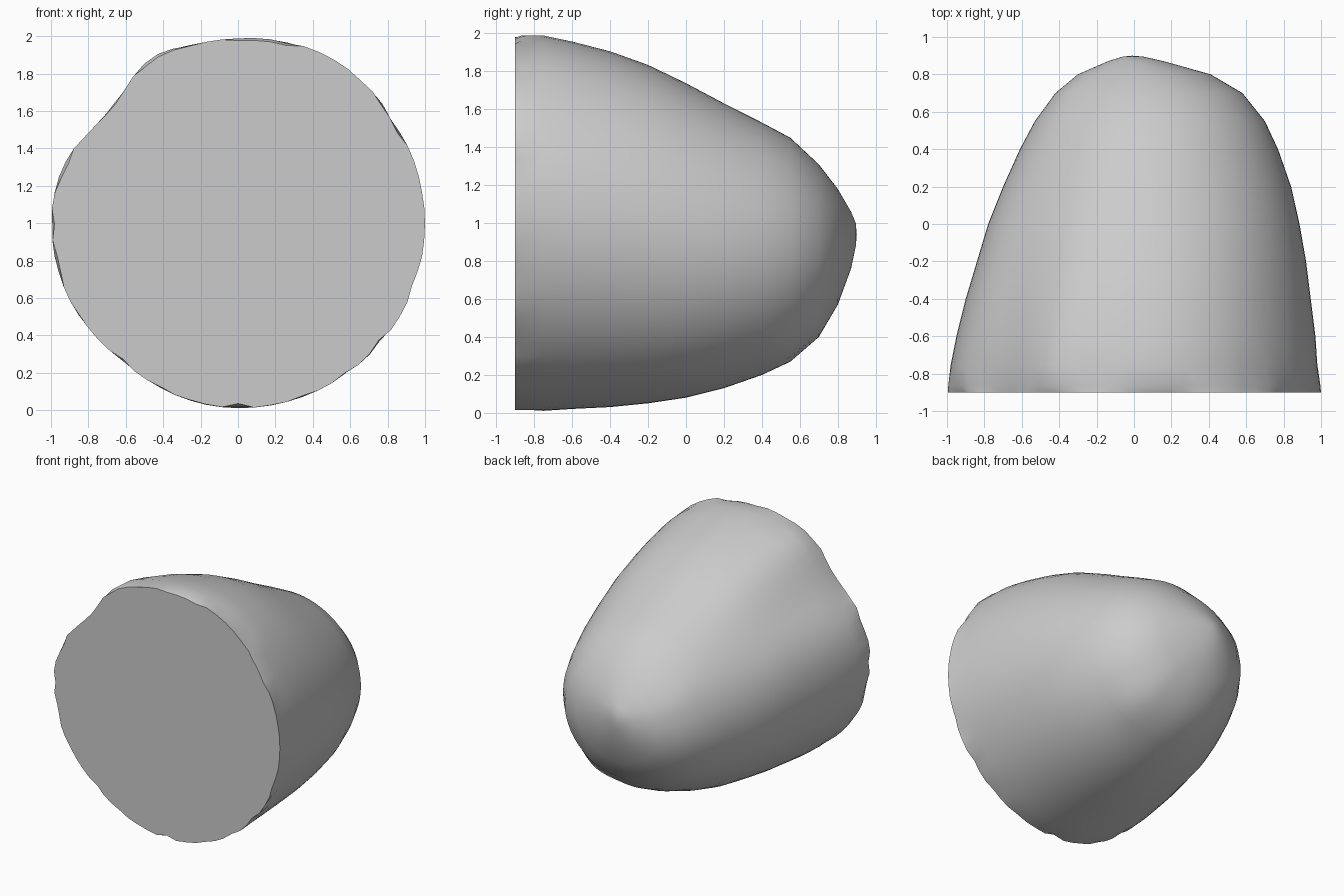
import bpy, bmesh, math, random
from mathutils import Vector

random.seed(4)
old = bpy.data.objects.get("Cube")
if old:
    bpy.data.objects.remove(old)

SEGMENTS = 72

# Stations along the body: y, x min, x max, z min, z max
STATIONS = [
    (-0.9, -1.0, 1.0, 0.01, 1.98),
    (-0.75, -0.98, 0.98, 0.01, 1.98),
    (-0.6, -0.95, 0.97, 0.02, 1.95),
    (-0.4, -0.9, 0.945, 0.03, 1.9),
    (-0.2, -0.84, 0.92, 0.05, 1.83),
    (0, -0.78, 0.885, 0.08, 1.735),
    (0.2, -0.7, 0.84, 0.13, 1.63),
    (0.4, -0.61, 0.77, 0.2, 1.53),
    (0.55, -0.53, 0.7, 0.27, 1.45),
    (0.7, -0.42, 0.58, 0.4, 1.31),
    (0.8, -0.3, 0.41, 0.57, 1.18),
    (0.87, -0.14, 0.16, 0.76, 1.06),
    (0.895, -0.06, 0.05, 0.88, 1.0),
]


def bump(angle, centre, width):
    """Smooth hill around an angle given in degrees."""
    return math.exp(-(((math.degrees(angle) - centre) / width) ** 2))


def section_scale(angle, y):
    """Uneven outline: a broken upper corner and fuller shoulder near the rim."""
    near = max(0.0, min(1.0, (0.4 - y) / 1.3))
    return 1 + near * (-0.075 * bump(angle, 140, 16) + 0.03 * bump(angle, 63, 25)
                       + 0.025 * bump(angle, 116, 9) - 0.03 * bump(angle, 230, 22))


def ring(bm, station, jitter=0.0):
    y, x0, x1, z0, z1 = station
    verts = []
    for i in range(SEGMENTS):
        a = math.tau * i / SEGMENTS
        s = section_scale(a, y) - random.random() ** 3 * jitter
        verts.append(bm.verts.new(((x0 + x1) / 2 + (x1 - x0) / 2 * s * math.cos(a), y,
                                   (z0 + z1) / 2 + (z1 - z0) / 2 * s * math.sin(a))))
    return verts


def bridge(bm, a, b):
    for i in range(SEGMENTS):
        j = (i + 1) % SEGMENTS
        bm.faces.new((a[i], a[j], b[j], b[i]))


# Rounded body with a chipped front rim
bm = bmesh.new()
rim = ring(bm, STATIONS[0], 0.025)
chipped = ring(bm, (-0.865, -0.997, 0.997, 0.01, 1.98), 0.012)
rings = [rim, chipped] + [ring(bm, s) for s in STATIONS[1:]]
for a, b in zip(rings, rings[1:]):
    bridge(bm, a, b)

# Blunt tip and flat front
tip = bm.verts.new((-0.01, 0.9, 0.94))
for i in range(SEGMENTS):
    bm.faces.new((rings[-1][i], rings[-1][(i + 1) % SEGMENTS], tip))
front = bm.faces.new(rim)

# Small knobs on the surface: position, push, radius
for place, push, radius in (((-0.84, -0.45, 1.45), 0.02, 0.12),
                            ((-0.35, 0.74, 1.08), 0.012, 0.12),
                            ((0.38, 0.55, 0.4), 0.03, 0.2)):
    for v in bm.verts:
        d = (v.co - Vector(place)).length
        if d < radius:
            v.co += (v.co - Vector((0, v.co.y - 0.2, 0.95))).normalized() * push * (1 - d / radius)

bmesh.ops.recalc_face_normals(bm, faces=bm.faces)
mesh = bpy.data.meshes.new("rounded_stone")
bm.to_mesh(mesh)
bm.free()
stone = bpy.data.objects.new("rounded_stone", mesh)
bpy.context.collection.objects.link(stone)

# Plain light grey
grey = bpy.data.materials.new("light_grey")
grey.use_nodes = True
colour = (0.6, 0.6, 0.6, 1)
grey.diffuse_color = colour
grey.node_tree.nodes["Principled BSDF"].inputs["Base Color"].default_value = colour
mesh.materials.append(grey)

# Smooth body with a crisp front edge
bpy.ops.object.select_all(action="DESELECT")
stone.select_set(True)
bpy.context.view_layer.objects.active = stone
bpy.ops.object.shade_smooth_by_angle(angle=math.radians(40))
